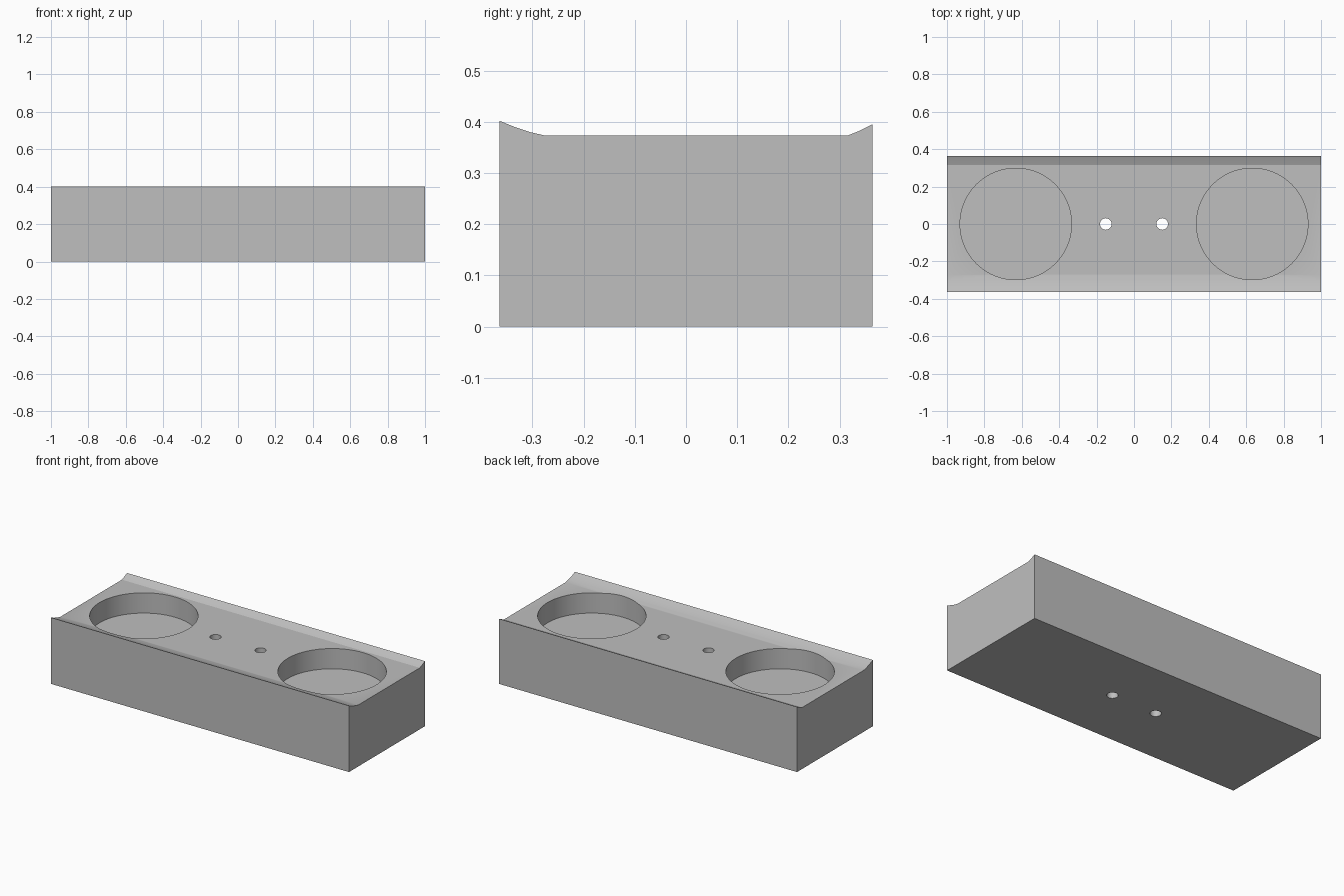
import bpy, bmesh, math

cube = bpy.data.objects.get("Cube")
if cube:
    bpy.data.objects.remove(cube, do_unlink=True)

grey = bpy.data.materials.new("plain grey")
grey.use_nodes = True
colour = (0.52, 0.52, 0.52, 1)
grey.diffuse_color = colour
grey.node_tree.nodes["Principled BSDF"].inputs["Base Color"].default_value = colour


def finish(name, bm):
    bmesh.ops.recalc_face_normals(bm, faces=bm.faces)
    mesh = bpy.data.meshes.new(name)
    bm.to_mesh(mesh)
    bm.free()
    mesh.materials.append(grey)
    obj = bpy.data.objects.new(name, mesh)
    bpy.context.collection.objects.link(obj)
    return obj


def cutter(name, x, radius, bottom, top, sides):
    bm = bmesh.new()
    bmesh.ops.create_cone(bm, cap_ends=True, segments=sides, radius1=radius,
                          radius2=radius, depth=top - bottom)
    bmesh.ops.translate(bm, verts=bm.verts, vec=(x, 0, (bottom + top) / 2))
    obj = finish(name, bm)
    obj.hide_render = True
    obj.hide_set(True)
    return obj


# Block: side profile with curved lips, extruded along x
profile = [(-0.364, 0), (0.364, 0), (0.364, 0.395), (0.34, 0.383), (0.315, 0.373),
           (-0.275, 0.373), (-0.305, 0.38), (-0.335, 0.39), (-0.364, 0.402)]
bm = bmesh.new()
face = bm.faces.new([bm.verts.new((-1, y, z)) for y, z in profile])
extruded = bmesh.ops.extrude_face_region(bm, geom=[face])["geom"]
bmesh.ops.translate(bm, vec=(2, 0, 0),
                    verts=[v for v in extruded if isinstance(v, bmesh.types.BMVert)])
block = finish("holder_block", bm)

# Round pockets and through holes, mirrored left and right
for side, sign in (("left", 1), ("right", -1)):
    cutters = [cutter(side + "_pocket_cutter", sign * 0.632, 0.298, 0.25, 0.6, 96),
               cutter(side + "_hole_cutter", sign * 0.151, 0.031, -0.1, 0.6, 32)]
    for tool in cutters:
        cut = block.modifiers.new(tool.name, "BOOLEAN")
        cut.operation = "DIFFERENCE"
        cut.solver = "EXACT"
        cut.object = tool

# Smooth shading on the curved walls and lips, sharp elsewhere
bpy.context.view_layer.objects.active = block
block.select_set(True)
for cut in list(block.modifiers):
    bpy.ops.object.modifier_apply(modifier=cut.name)
bpy.ops.object.shade_smooth_by_angle(angle=math.radians(15))
